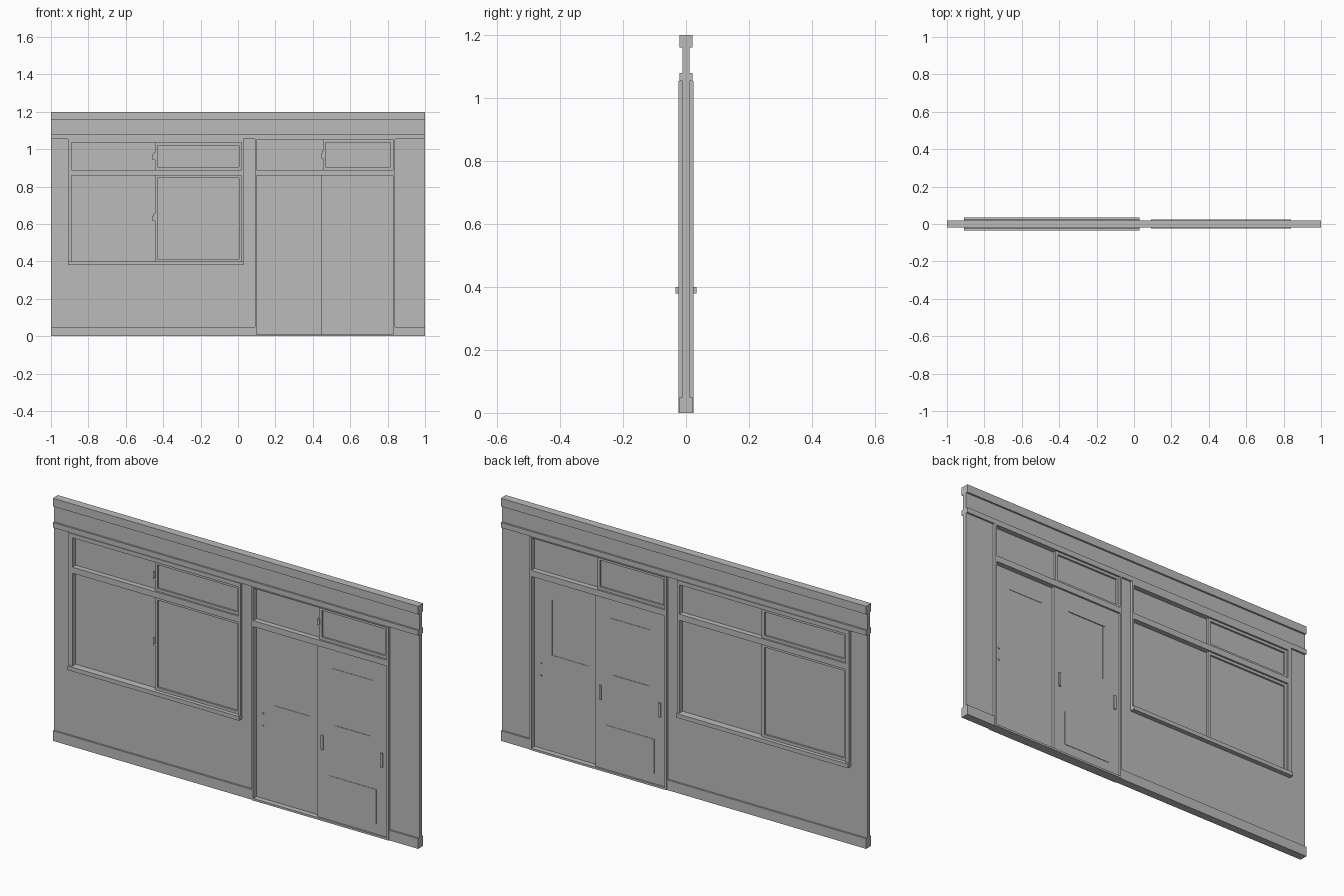
import bpy, bmesh

old = bpy.data.objects.get("Cube")
if old:
    bpy.data.objects.remove(old)

grey = bpy.data.materials.new("plain_grey")
grey.use_nodes = True
grey.diffuse_color = (0.5, 0.5, 0.5, 1)
grey.node_tree.nodes["Principled BSDF"].inputs["Base Color"].default_value = (0.5, 0.5, 0.5, 1)


def finish(name, bm):
    bmesh.ops.recalc_face_normals(bm, faces=bm.faces[:])
    mesh = bpy.data.meshes.new(name)
    bm.to_mesh(mesh)
    bm.free()
    mesh.materials.append(grey)
    obj = bpy.data.objects.new(name, mesh)
    bpy.context.collection.objects.link(obj)
    return obj


def box(name, x0, x1, z0, z1, y0, y1):
    bm = bmesh.new()
    bmesh.ops.create_cube(bm, size=1)
    for v in bm.verts:
        v.co.x = x1 if v.co.x > 0 else x0
        v.co.y = y1 if v.co.y > 0 else y0
        v.co.z = z1 if v.co.z > 0 else z0
    return finish(name, bm)


def pierced_slab(name, rect, holes, y0, y1):
    """Upright slab with rectangular openings, each (x0, x1, z0, z1)."""
    rects = [rect] + holes
    xs = sorted({v for r in rects for v in r[:2]})
    zs = sorted({v for r in rects for v in r[2:]})
    bm = bmesh.new()
    for xa, xb in zip(xs, xs[1:]):
        for za, zb in zip(zs, zs[1:]):
            cx, cz = (xa + xb) / 2, (za + zb) / 2
            if any(h[0] < cx < h[1] and h[2] < cz < h[3] for h in holes):
                continue
            corners = ((xa, za), (xb, za), (xb, zb), (xa, zb))
            bm.faces.new([bm.verts.new((x, y0, z)) for x, z in corners])
    bmesh.ops.remove_doubles(bm, verts=bm.verts[:], dist=0.0001)
    ext = bmesh.ops.extrude_face_region(bm, geom=bm.faces[:], use_keep_orig=True)
    moved = [g for g in ext["geom"] if isinstance(g, bmesh.types.BMVert)]
    bmesh.ops.translate(bm, verts=moved, vec=(0, y1 - y0, 0))
    bmesh.ops.recalc_face_normals(bm, faces=bm.faces[:])
    bmesh.ops.dissolve_limit(bm, angle_limit=0.01, verts=bm.verts[:], edges=bm.edges[:])
    return finish(name, bm)


def inset(r, d):
    return (r[0] + d, r[1] - d, r[2] + d, r[3] - d)


def sash(name, rect, side):
    """Framed pane: side -1 runs in the front track, +1 in the rear track."""
    inner, outer = side * 0.002, side * 0.015
    hole = inset(rect, 0.014)
    pierced_slab(name + "_frame", rect, [hole], inner, outer)
    box(name + "_pane", *hole, inner, side * 0.006)


def latch(name, x, z):
    box(name + "_plate", x - 0.012, x, z - 0.014, z + 0.014, -0.013, -0.004)
    box(name + "_lever", x - 0.007, x + 0.003, z - 0.004, z + 0.026, -0.018, -0.012)


def door(name, x0, x1, side):
    inner, outer = side * 0.002, side * 0.015
    mid = (x0 + x1) / 2
    window = (mid - 0.097, mid + 0.097, 0.485, 0.76)
    pierced_slab(name + "_leaf", (x0, x1, 0.01, 0.86), [window], inner, outer)
    box(name + "_glass", *window, side * 0.004, side * 0.0125)
    # drip lip over the glass and raised kick plate on the outer face
    box(name + "_lip", mid - 0.11, mid + 0.11, 0.76, 0.765, outer, outer + side * 0.002)
    box(name + "_kick_plate", mid - 0.13, mid + 0.13, 0.06, 0.23, outer, outer + side * 0.002)
    # pull handles on both stiles
    for label, x in (("left", x1 - 0.03), ("right", x0 + 0.03)):
        box(f"{name}_{label}_pull", x - 0.006, x + 0.006, 0.35, 0.42,
            outer + side * 0.004, outer + side * 0.008)
        for end, z in (("lower", 0.35), ("upper", 0.412)):
            box(f"{name}_{label}_pull_{end}_post", x - 0.004, x + 0.004, z, z + 0.008,
                outer, outer + side * 0.005)
    # bolt heads on the inner face of the outermost stile
    x = x0 + 0.035 if side > 0 else x1 - 0.035
    for end, z in (("lower", 0.37), ("upper", 0.43)):
        box(f"{name}_{end}_bolt", x - 0.005, x + 0.005, z - 0.003, z + 0.003,
            inner, inner - side * 0.003)


# wall with two openings
pierced_slab("wall", (-1, 1, 0, 1.2),
             [(-0.91, 0.03, 0.38, 1.055), (0.09, 0.84, 0, 1.055)], -0.011, 0.011)

# horizontal trim
box("skirting_long", -1, 0.09, 0, 0.05, -0.02, 0.02)
box("skirting_short", 0.84, 1, 0, 0.05, -0.02, 0.02)
box("picture_rail", -1, 1, 1.055, 1.08, -0.02, 0.02)
box("crown", -1, 1, 1.16, 1.2, -0.02, 0.02)

# window frame and sill
pierced_slab("window_frame", (-0.91, 0.03, 0.39, 1.055),
             [(-0.89, 0.02, 0.4, 0.86), (-0.89, 0.02, 0.89, 1.035)], -0.024, 0.024)
box("window_sill", -0.91, 0.03, 0.38, 0.4, -0.034, 0.034)

# door frame, including its threshold
pierced_slab("door_frame", (0.09, 0.84, 0, 1.055),
             [(0.1, 0.83, 0.01, 0.86), (0.1, 0.83, 0.89, 1.05)], -0.024, 0.024)

# sliding sashes, each pair overlapping at the middle
for name, x0, x1, split, z0, z1 in (
        ("window_lower", -0.89, 0.02, -0.435, 0.4, 0.86),
        ("window_upper", -0.89, 0.02, -0.435, 0.89, 1.035),
        ("door_transom", 0.1, 0.83, 0.465, 0.89, 1.05)):
    sash(name + "_front_sash", (split - 0.01, x1, z0, z1), -1)
    sash(name + "_rear_sash", (x0, split + 0.01, z0, z1), 1)
    latch(name + "_latch", split - 0.01, 0.63 if z0 < 0.5 else (z0 + z1) / 2 - 0.005)

# sliding doors
door("front_door", 0.445, 0.83, -1)
door("rear_door", 0.1, 0.485, 1)
